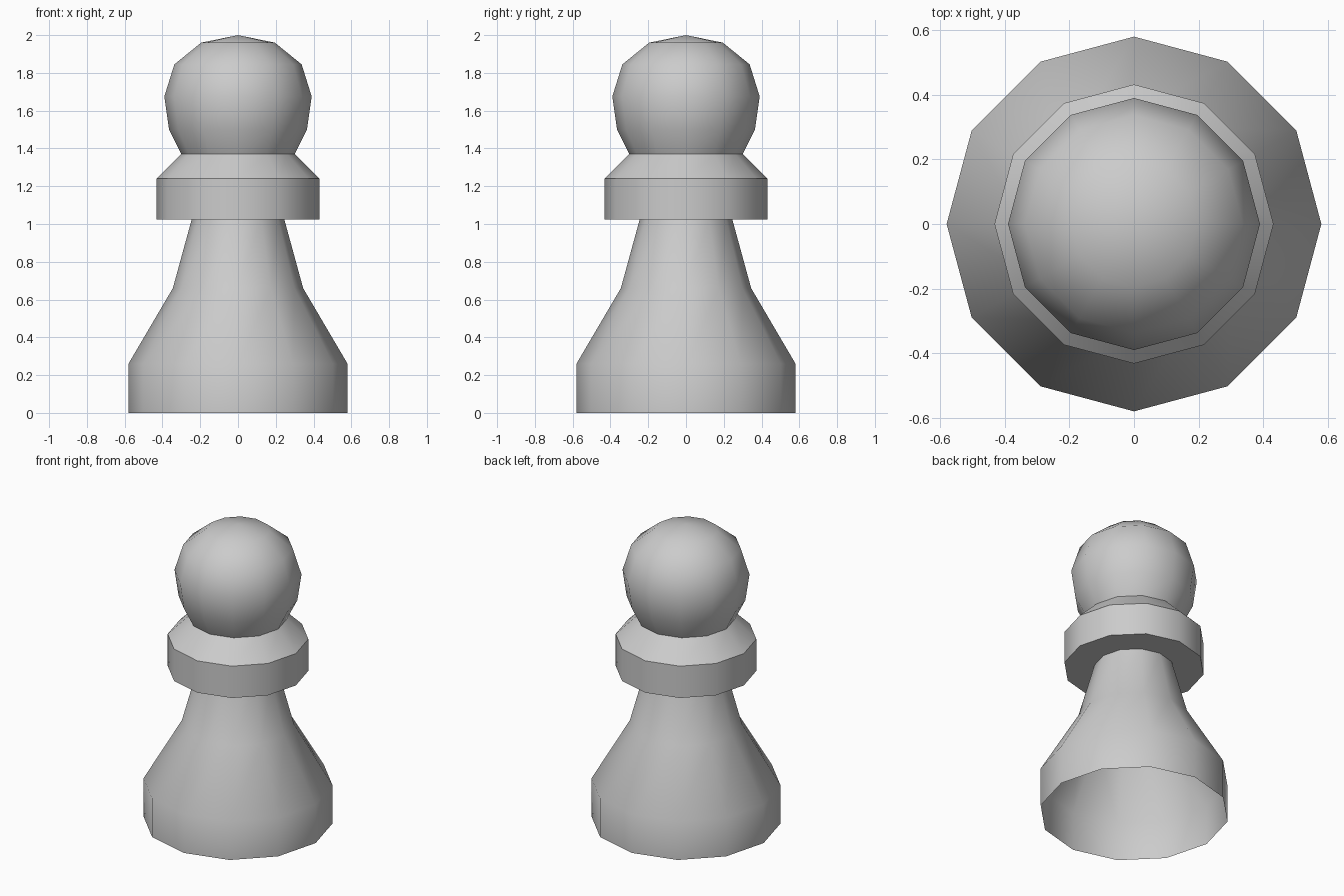
import bpy
from math import sin, cos, tau, radians

if "Cube" in bpy.data.objects:
    bpy.data.objects.remove(bpy.data.objects["Cube"])

SIDES = 12


def lathe(name, profile):
    """Spin (radius, height) points, listed bottom to top, around the z axis."""
    verts, rings = [], []
    for r, z in profile:
        start = len(verts)
        if r == 0:
            verts.append((0, 0, z))
            rings.append([start] * SIDES)
        else:
            verts += [(r * cos(tau * i / SIDES), r * sin(tau * i / SIDES), z)
                      for i in range(SIDES)]
            rings.append(list(range(start, start + SIDES)))
    faces = []
    for low, high in zip(rings, rings[1:]):
        for i in range(SIDES):
            j = (i + 1) % SIDES
            quad = [low[i], low[j], high[j], high[i]]
            faces.append(list(dict.fromkeys(quad)))  # triangles at the pole
    mesh = bpy.data.meshes.new(name)
    mesh.from_pydata(verts, [], faces)
    obj = bpy.data.objects.new(name, mesh)
    bpy.context.collection.objects.link(obj)
    bpy.ops.object.select_all(action='DESELECT')
    obj.select_set(True)
    bpy.context.view_layer.objects.active = obj
    bpy.ops.object.shade_smooth_by_angle(angle=radians(40))
    return obj


# Hollow flared body, open underneath
lathe("body", [(0.58, 0), (0.58, 0.26), (0.345, 0.66), (0.245, 1.025)])

# Collar with flat underside and bevelled top
lathe("collar", [(0.245, 1.025), (0.432, 1.025), (0.432, 1.24), (0.3, 1.37)])

# Rounded head
lathe("head", [(0.3, 1.37), (0.365, 1.50), (0.39, 1.675),
               (0.337, 1.845), (0.195, 1.96), (0, 2.0)])
